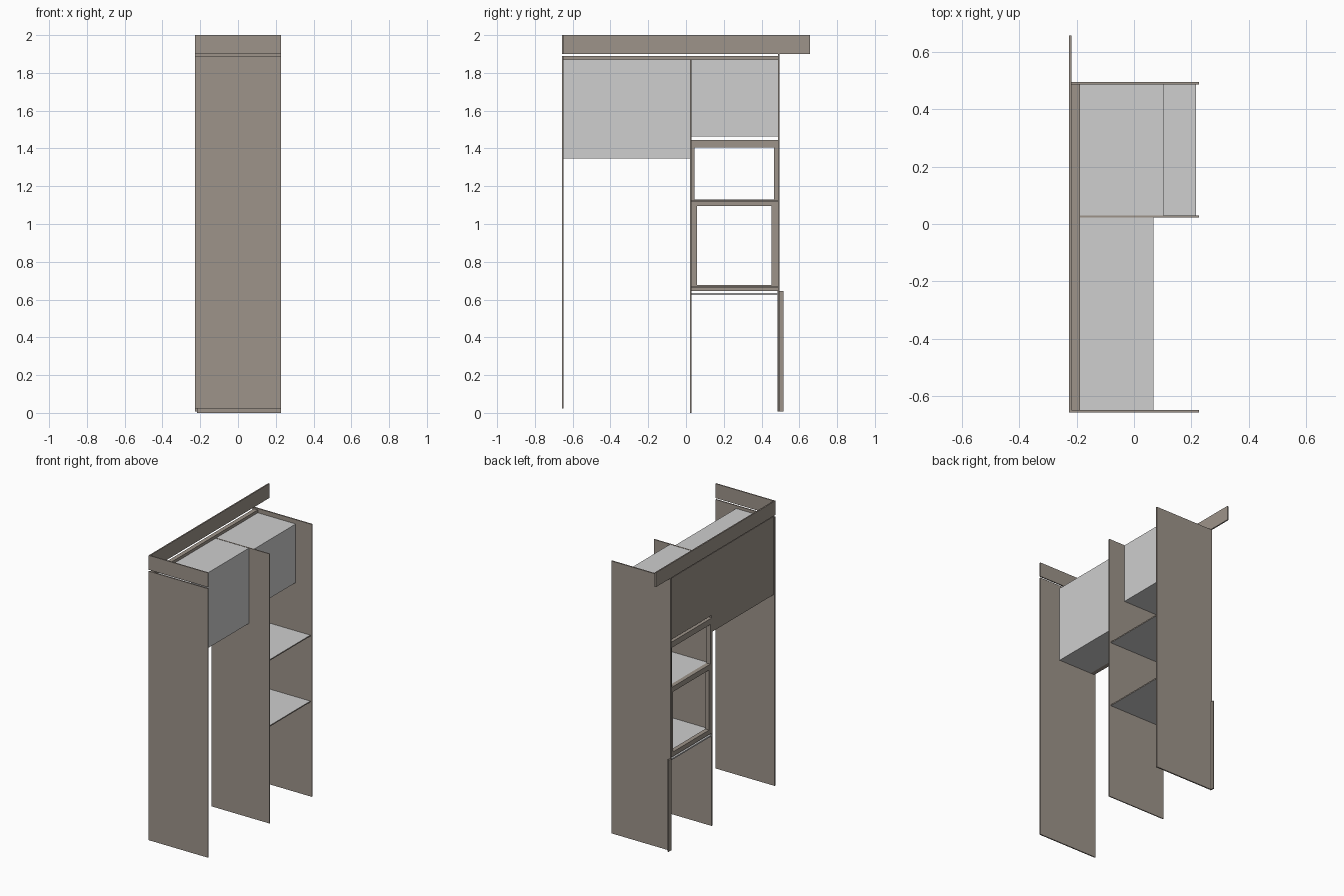
import bpy
import bmesh

cube = bpy.data.objects.get("Cube")
if cube:
    bpy.data.objects.remove(cube, do_unlink=True)


def material(name, rgb):
    m = bpy.data.materials.new(name)
    m.use_nodes = True
    m.diffuse_color = (*rgb, 1)
    m.node_tree.nodes["Principled BSDF"].inputs["Base Color"].default_value = (*rgb, 1)
    return m


WOOD = material("taupe wood", (0.34, 0.296, 0.254))
LIGHT = material("light grey board", (0.62, 0.62, 0.62))


def box_into(bm, x, y, z):
    """Add a box spanning the three (low, high) ranges."""
    verts = bmesh.ops.create_cube(bm, size=1)["verts"]
    for v in verts:
        for i, (low, high) in enumerate((x, y, z)):
            v.co[i] = low if v.co[i] < 0 else high


def finish(name, bm, mats):
    mesh = bpy.data.meshes.new(name)
    bm.to_mesh(mesh)
    bm.free()
    for m in mats:
        mesh.materials.append(m)
    obj = bpy.data.objects.new(name, mesh)
    bpy.context.collection.objects.link(obj)
    return obj


def board(name, x, y, z, mat=WOOD):
    bm = bmesh.new()
    box_into(bm, x, y, z)
    return finish(name, bm, [mat])


def shelf(name, x, y, z):
    """Light shelf with wood edge banding on its sides."""
    obj = board(name, x, y, z, LIGHT)
    obj.data.materials.append(WOOD)
    for p in obj.data.polygons:
        p.material_index = 0 if abs(p.normal.z) > 0.5 else 1


def frame(name, x, y, z, hole_y, hole_z):
    """Open door frame: two full-height stiles and two rails."""
    bm = bmesh.new()
    box_into(bm, x, (y[0], hole_y[0]), z)
    box_into(bm, x, (hole_y[1], y[1]), z)
    box_into(bm, x, hole_y, (z[0], hole_z[0]))
    box_into(bm, x, hole_y, (hole_z[1], z[1]))
    finish(name, bm, [WOOD])


DEPTH = (-0.227, 0.227)      # full cabinet depth
DOOR = (-0.218, -0.188)      # door thickness
SKIN = (-0.227, -0.218)      # thin facing boards
WIDE = (-0.648, 0.022)       # wide bay
NARROW = (0.029, 0.486)      # narrow bay

# Upright panels
board("outer_panel", DEPTH, (-0.656, -0.648), (0.022, 1.89))
board("middle_panel", (-0.218, 0.227), (0.022, 0.029), (0, 1.872))
board("end_panel", DEPTH, (0.486, 0.495), (0.008, 1.9))

# Cornice boards and filler strip
board("front_cornice", SKIN, (-0.656, 0.656), (1.9, 2.0))
board("side_cornice", DEPTH, (-0.656, -0.648), (1.9, 2.0))
board("filler_strip", SKIN, (0.484, 0.515), (0.008, 0.645))

# Upper cupboards and their doors
board("wide_cupboard", (DOOR[1], 0.068), WIDE, (1.347, 1.87), LIGHT)
board("narrow_cupboard", (DOOR[1], 0.103), NARROW, (1.463, 1.87), LIGHT)
board("wide_door", DOOR, WIDE, (1.347, 1.89))
board("narrow_door", DOOR, (0.022, 0.486), (1.463, 1.89))

# Appliance frames in the narrow bay
frame("upper_frame", DOOR, NARROW, (1.112, 1.445), (0.045, 0.467), (1.13, 1.405))
frame("lower_frame", DOOR, NARROW, (0.645, 1.112), (0.057, 0.453), (0.677, 1.094))

# Shelves and the sill under the frames
for label, top in (("upper_shelf", 1.128), ("lower_shelf", 0.67)):
    shelf(label, (DOOR[1], 0.215), NARROW, (top - 0.008, top))
board("lower_sill", DOOR, NARROW, (0.625, 0.634), LIGHT)
